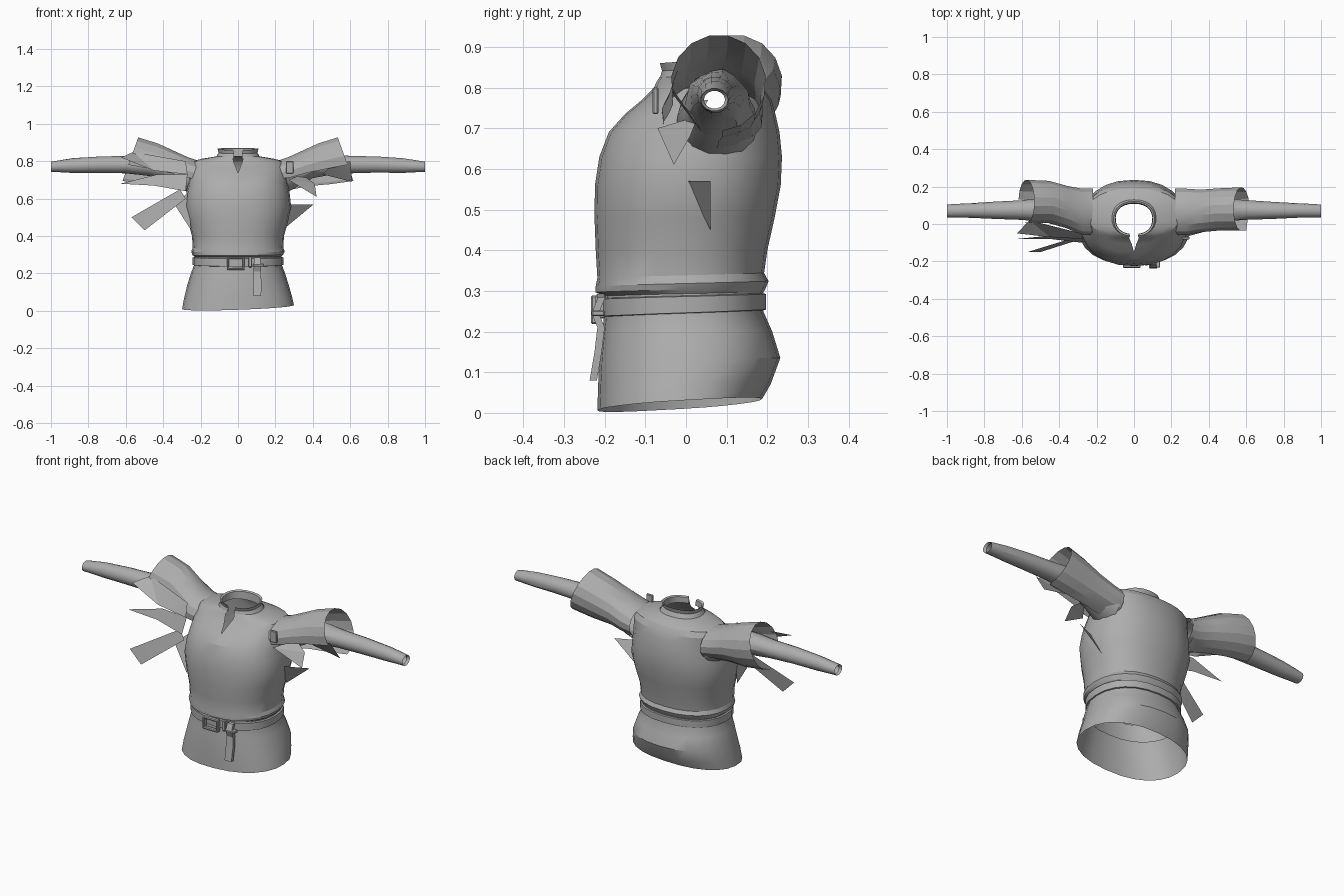
import bpy, bmesh, math, random
from mathutils import Vector

random.seed(4)
if "Cube" in bpy.data.objects:
    bpy.data.objects.remove(bpy.data.objects["Cube"])

cloth = bpy.data.materials.new("grey_cloth")
cloth.use_nodes = True
GREY = (0.42, 0.42, 0.42, 1)
cloth.diffuse_color = GREY
cloth.node_tree.nodes["Principled BSDF"].inputs["Base Color"].default_value = GREY


def finish(name, bm, angle=20, keep=None):
    """Weld, optionally cut an opening, and turn the mesh into a shaded object."""
    bmesh.ops.remove_doubles(bm, verts=bm.verts, dist=0.0005)
    if keep:
        gone = [f for f in bm.faces if not keep(f.calc_center_median())]
        bmesh.ops.delete(bm, geom=gone, context="FACES")
    bmesh.ops.recalc_face_normals(bm, faces=bm.faces)
    mesh = bpy.data.meshes.new(name)
    bm.to_mesh(mesh)
    bm.free()
    mesh.materials.append(cloth)
    obj = bpy.data.objects.new(name, mesh)
    bpy.context.collection.objects.link(obj)
    bpy.ops.object.select_all(action="DESELECT")
    obj.select_set(True)
    bpy.context.view_layer.objects.active = obj
    bpy.ops.object.shade_smooth_by_angle(angle=math.radians(angle))
    return obj


def loft(rings):
    """Skin a list of equally long point rows."""
    bm = bmesh.new()
    rows = [[bm.verts.new(p) for p in r] for r in rings]
    for a, b in zip(rows, rows[1:]):
        for i in range(len(a) - 1):
            bm.faces.new((a[i], a[i + 1], b[i + 1], b[i]))
    return bm


def body_ring(z, rx, y0, y1, gap=0.0, n=24, tilt=0.0, sag=0.0, square=0.88):
    """Oval around the body; gap opens it at the front, sag lowers the front."""
    pts = []
    for i in range(n + 1):
        a = gap + (2 * math.pi - 2 * gap) * i / n
        s, c = math.sin(a), math.cos(a)
        x = rx * math.copysign(abs(s) ** square, s)
        y = (y0 + y1) / 2 - (y1 - y0) / 2 * math.copysign(abs(c) ** square, c)
        pts.append(Vector((x, y, z + tilt * x - sag * c)))
    return pts


def arm_ring(side, x, cy, cz, ry, rz, start=0, end=360, n=14, slant=0.0, jit=0.0):
    """Oval around the arm, angle 0 at the front and 90 on top."""
    pts = []
    for i in range(n + 1):
        a = math.radians(start + (end - start) * i / n)
        r = 1 + random.uniform(-jit, jit)
        z = rz * r * math.sin(a)
        pts.append(Vector((side * (x - slant * z), cy - ry * r * math.cos(a), cz + z)))
    if end - start == 360:
        pts[-1] = pts[0].copy()
    return pts


def box(name, lo, hi, bevel=0.004):
    bm = bmesh.new()
    bmesh.ops.create_cube(bm, size=1)
    for v in bm.verts:
        v.co = Vector([(l + h) / 2 + c * (h - l) for l, h, c in zip(lo, hi, v.co)])
    bmesh.ops.bevel(bm, geom=bm.edges[:], offset=bevel, segments=1, affect="EDGES")
    return finish(name, bm)


def scrap(name, pts):
    bm = bmesh.new()
    bm.faces.new([bm.verts.new(p) for p in pts])
    bmesh.ops.triangulate(bm, faces=bm.faces[:])
    return finish(name, bm)


# Skirt below the belt
finish("skirt", loft([
    body_ring(0.02, 0.299, -0.218, 0.187, tilt=0.035, sag=0.014),
    body_ring(0.07, 0.289, -0.216, 0.208, tilt=0.02),
    body_ring(0.135, 0.272, -0.213, 0.232),
    body_ring(0.2, 0.252, -0.206, 0.212),
    body_ring(0.25, 0.233, -0.2, 0.19),
    body_ring(0.3, 0.233, -0.2, 0.19)]), angle=30)


# Bloused upper body tucked inside the skirt, with armholes and a neck slit
def outside_armhole(p):
    return not (abs(p.x) > 0.225 and 0.69 < p.z < 0.79 and 0.02 < p.y < 0.14)


finish("upper_body", loft([
    body_ring(0.19, 0.236, -0.19, 0.19),
    body_ring(0.285, 0.225, -0.192, 0.182),
    body_ring(0.3, 0.243, -0.222, 0.195, tilt=0.01, sag=0.004),
    body_ring(0.318, 0.25, -0.222, 0.203, sag=0.006),
    body_ring(0.338, 0.242, -0.218, 0.192, sag=0.006),
    body_ring(0.4, 0.246, -0.222, 0.2),
    body_ring(0.48, 0.268, -0.225, 0.218),
    body_ring(0.56, 0.284, -0.224, 0.233),
    body_ring(0.63, 0.276, -0.213, 0.236),
    body_ring(0.69, 0.265, -0.19, 0.23),
    body_ring(0.735, 0.262, -0.15, 0.22),
    body_ring(0.77, 0.26, -0.108, 0.21, 0.03),
    body_ring(0.798, 0.25, -0.08, 0.19, 0.07),
    body_ring(0.812, 0.2, -0.074, 0.165, 0.1),
    body_ring(0.826, 0.118, -0.066, 0.13, 0.14)]), keep=outside_armhole)

# Standing collar
finish("collar", loft([
    body_ring(0.822, 0.118, -0.066, 0.13, 0.14),
    body_ring(0.845, 0.104, -0.06, 0.116, 0.16, sag=0.004),
    body_ring(0.866, 0.11, -0.066, 0.122, 0.2, sag=0.006),
    body_ring(0.861, 0.1, -0.056, 0.112, 0.2, sag=0.006),
    body_ring(0.825, 0.098, -0.054, 0.108, 0.16)]))

# Belt band
finish("belt", loft([
    body_ring(0.244, 0.23, -0.198, 0.188, sag=0.008),
    body_ring(0.246, 0.242, -0.21, 0.197, sag=0.008),
    body_ring(0.286, 0.242, -0.21, 0.197, sag=0.006),
    body_ring(0.289, 0.23, -0.198, 0.188, sag=0.006)]))

# Buckle frame, keeper and hanging tail
for i, z in enumerate((0.218, 0.277)):
    box(f"buckle_bar_{i}", (-0.06, -0.234, z), (0.036, -0.21, z + 0.012))
for i, x in enumerate((-0.06, 0.024)):
    box(f"buckle_post_{i}", (x, -0.234, 0.218), (x + 0.012, -0.21, 0.289))
box("belt_keeper", (0.055, -0.222, 0.232), (0.075, -0.198, 0.292))
tail = []
for z, y, w in ((0.285, -0.21, 0.018), (0.245, -0.226, 0.018), (0.21, -0.212, 0.02),
                (0.15, -0.219, 0.022), (0.08, -0.231, 0.021)):
    tail.append([Vector((0.103 + sx * w, y + dy, z))
                 for sx, dy in ((-1, -0.006), (1, -0.006), (1, 0.012), (-1, 0.012), (-1, -0.006))])
bm = loft(tail)
bmesh.ops.holes_fill(bm, edges=bm.edges, sides=4)
finish("belt_tail", bm)
box("belt_tail_loop", (0.08, -0.232, 0.238), (0.14, -0.2, 0.252), 0.003)

for side, label in ((1, "left"), (-1, "right")):
    # Close-fitting sleeve, crumpled near the shoulder
    arm = ((0.235, 0.075, 0.71, 0.1, 0.09, 0.04), (0.28, 0.075, 0.728, 0.092, 0.086, 0.06),
           (0.34, 0.076, 0.755, 0.08, 0.08, 0.07), (0.4, 0.076, 0.777, 0.07, 0.07, 0.08),
           (0.48, 0.075, 0.78, 0.062, 0.058, 0.06), (0.6, 0.075, 0.782, 0.052, 0.047, 0.02),
           (0.74, 0.073, 0.782, 0.046, 0.044, 0.02), (0.88, 0.072, 0.777, 0.039, 0.04, 0.02),
           (0.96, 0.071, 0.773, 0.036, 0.032, 0), (1.0, 0.07, 0.77, 0.034, 0.028, 0),
           (0.985, 0.07, 0.77, 0.026, 0.022, 0))
    finish(f"{label}_inner_sleeve", loft(
        [arm_ring(side, *r[:5], jit=r[5]) for r in arm]), angle=30)

    # Wide torn oversleeve, open underneath at the front
    dy = 0.04 if side < 0 else 0
    over = ((0.22, 0.065, 0.725, 0.125, 0.082, 0.0), (0.28, 0.065, 0.737, 0.125, 0.088, 0.1),
            (0.36, 0.07 + dy / 2, 0.762, 0.115, 0.095, 0.2),
            (0.46, 0.078 + dy, 0.787, 0.114, 0.11, 0.3),
            (0.575, 0.08 + dy, 0.812, 0.117, 0.118, 0.36))
    finish(f"{label}_oversleeve", loft(
        [arm_ring(side, *r[:5], start=-15, end=265, n=12, slant=r[5]) for r in over]))

# Shoulder tab
box("left_shoulder_tab", (0.257, -0.082, 0.735), (0.297, -0.068, 0.8), 0.003)

# Torn scraps of cloth
scrap("right_hanging_scrap", ((-.57, -.15, .5), (-.5, -.15, .43), (-.28, -.08, .6), (-.31, -.07, .65)))
scrap("right_front_flap", ((-.56, .02, .85), (-.625, -.05, .82), (-.45, -.07, .75),
                           (-.27, -.08, .73), (-.28, -.05, .8)))
scrap("right_sleeve_tatter", ((-.63, -.08, .68), (-.43, -.06, .73), (-.27, -.07, .73),
                              (-.28, -.1, .64), (-.45, -.08, .67)))
scrap("right_side_tatter", ((-.25, -.1, .43), (-.34, -.08, .57), (-.27, -.04, .63)))
scrap("left_side_tatter", ((.27, .0, .57), (.405, .06, .57), (.26, .06, .45)))
scrap("left_under_tatter", ((.27, -.07, .7), (.42, -.03, .61), (.41, .01, .68), (.34, .03, .73)))
scrap("left_sleeve_tatter", ((.61, .04, .69), (.45, .02, .73), (.5, -.03, .78), (.6, -.035, .8)))
